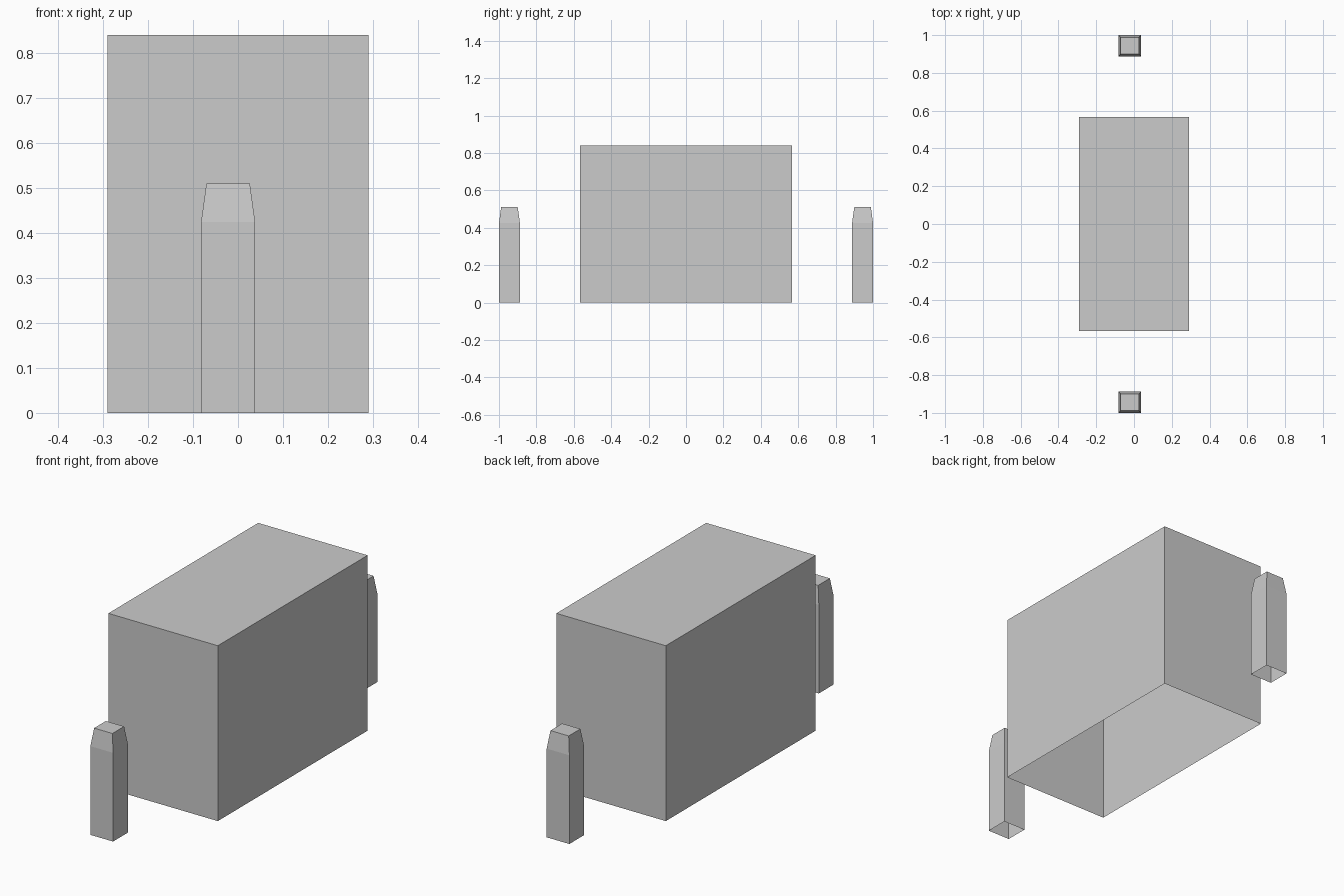
import bpy
import bmesh
from mathutils import Vector

if "Cube" in bpy.data.objects:
    bpy.data.objects.remove(bpy.data.objects["Cube"])

# Single plain grey
grey = bpy.data.materials.new("plain_grey")
grey.use_nodes = True
colour = (0.6, 0.6, 0.6, 1)
grey.diffuse_color = colour
grey.node_tree.nodes["Principled BSDF"].inputs["Base Color"].default_value = colour


def open_box(name, centre, size, shoulder=None):
    """Hollow shell without a floor; a shoulder (height, inset) tapers its top."""
    bm = bmesh.new()
    bmesh.ops.create_cube(bm, size=1)
    wall = shoulder[0] if shoulder else size[2]
    for v in bm.verts:
        v.co = Vector((v.co.x * size[0], v.co.y * size[1], (v.co.z + 0.5) * wall))
    floor = min(bm.faces, key=lambda f: f.calc_center_median().z)
    bmesh.ops.delete(bm, geom=[floor], context="FACES_ONLY")
    if shoulder:
        # Raise and shrink the lid to form the tapered cap
        lid = max(bm.faces, key=lambda f: f.calc_center_median().z)
        bmesh.ops.inset_region(bm, faces=[lid], thickness=shoulder[1])
        for v in lid.verts:
            v.co.z = size[2]
    mesh = bpy.data.meshes.new(name)
    bm.to_mesh(mesh)
    bm.free()
    mesh.materials.append(grey)
    obj = bpy.data.objects.new(name, mesh)
    obj.location = (centre[0], centre[1], 0)
    bpy.context.collection.objects.link(obj)


# Main block
open_box("main_block", (0, 0), (0.58, 1.134, 0.84))

# Bollards before and behind the block
for name, side in (("front_post", -1), ("back_post", 1)):
    open_box(name, (-0.022, side * 0.944), (0.12, 0.112, 0.51), (0.425, 0.0165))
